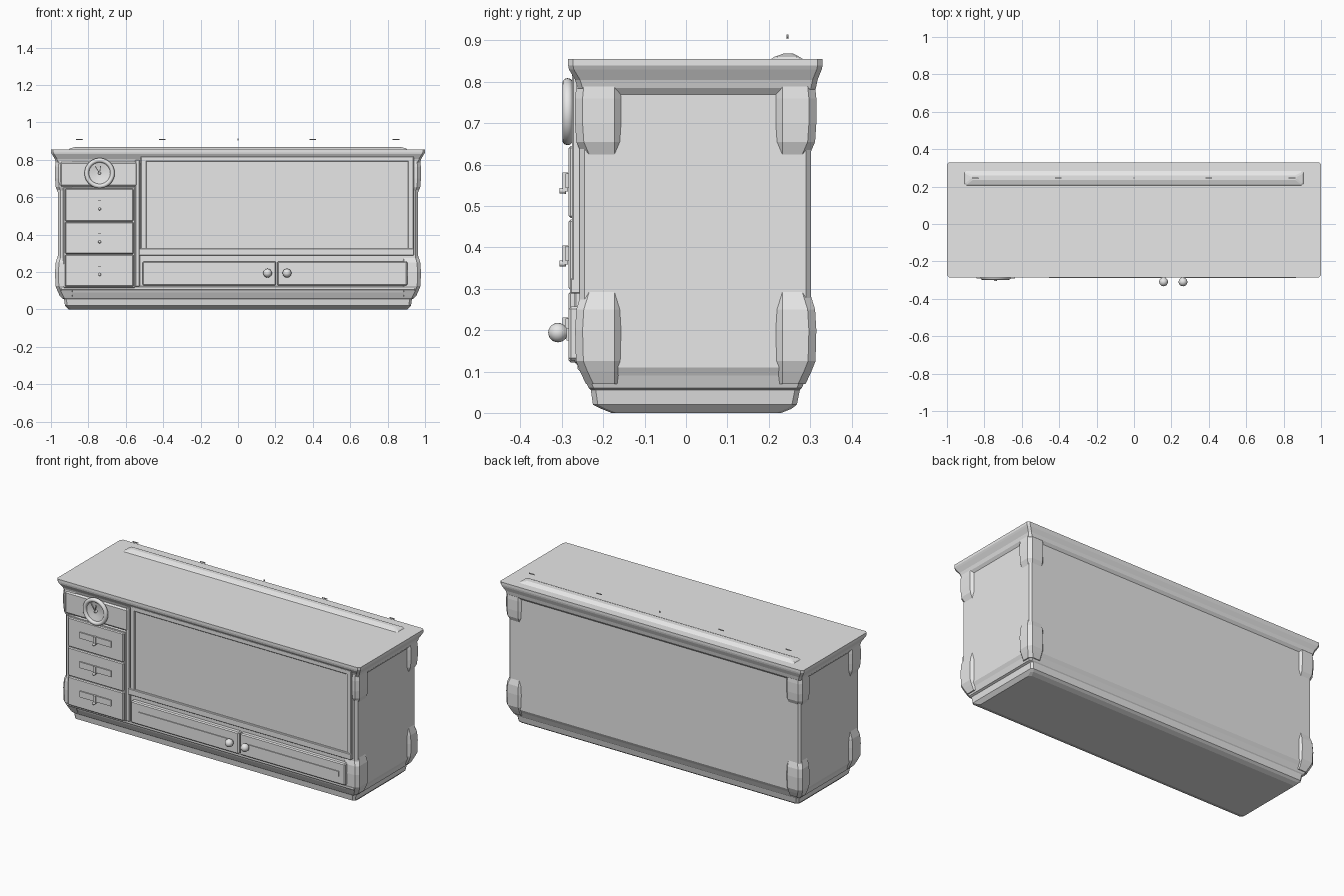
import bpy, bmesh, math
from mathutils import Matrix

if "Cube" in bpy.data.objects:
    bpy.data.objects.remove(bpy.data.objects["Cube"], do_unlink=True)

grey = bpy.data.materials.new("plain_grey")
grey.use_nodes = True
grey.diffuse_color = (0.8, 0.8, 0.8, 1)
grey.node_tree.nodes["Principled BSDF"].inputs["Base Color"].default_value = (0.8, 0.8, 0.8, 1)


def finish(name, bm, smooth=False):
    bmesh.ops.recalc_face_normals(bm, faces=bm.faces)
    mesh = bpy.data.meshes.new(name)
    bm.to_mesh(mesh)
    bm.free()
    mesh.materials.append(grey)
    for p in mesh.polygons:
        p.use_smooth = smooth
    ob = bpy.data.objects.new(name, mesh)
    bpy.context.collection.objects.link(ob)
    return ob


def loft(name, rings, c):
    """Skin stacked chamfered rectangles given as x0, x1, y0, y1, z."""
    bm = bmesh.new()
    loops = []
    for x0, x1, y0, y1, z in rings:
        pts = [(x0 + c, y0), (x1 - c, y0), (x1, y0 + c), (x1, y1 - c),
               (x1 - c, y1), (x0 + c, y1), (x0, y1 - c), (x0, y0 + c)]
        loops.append([bm.verts.new((x, y, z)) for x, y in pts])
    for a, b in zip(loops, loops[1:]):
        for i in range(8):
            j = (i + 1) % 8
            bm.faces.new((a[i], a[j], b[j], b[i]))
    bm.faces.new(loops[0][::-1])
    bm.faces.new(loops[-1])
    return finish(name, bm)


def box(name, x0, x1, y0, y1, z0, z1, bevel=0.0):
    bm = bmesh.new()
    m = Matrix.Translation(((x0 + x1) / 2, (y0 + y1) / 2, (z0 + z1) / 2))
    bmesh.ops.create_cube(bm, size=1, matrix=m @ Matrix.Diagonal((x1 - x0, y1 - y0, z1 - z0, 1)))
    if bevel:
        bmesh.ops.bevel(bm, geom=bm.edges[:], offset=bevel, segments=1, affect='EDGES')
    return finish(name, bm)


def spin(name, profile, x, z, steps=32):
    """Turn a (radius, y) profile around an axis pointing to the front."""
    bm = bmesh.new()
    verts = [bm.verts.new((x + r, y, z)) for r, y in profile]
    edges = [bm.edges.new(e) for e in zip(verts, verts[1:])]
    bmesh.ops.spin(bm, geom=verts + edges, cent=(x, 0, z), axis=(0, 1, 0),
                   angle=math.tau, steps=steps)
    bmesh.ops.remove_doubles(bm, verts=bm.verts, dist=0.0003)
    return finish(name, bm, True)


# Body with stepped plinth and flared top
body = [(0.905, -0.18, 0.23, 0), (0.915, -0.205, 0.255, 0.01), (0.925, -0.225, 0.268, 0.02),
        (0.93, -0.23, 0.275, 0.055), (0.942, -0.235, 0.28, 0.06), (0.952, -0.25, 0.292, 0.09),
        (0.962, -0.257, 0.302, 0.11), (0.962, -0.257, 0.302, 0.77), (0.974, -0.262, 0.314, 0.785),
        (0.98, -0.268, 0.318, 0.805), (0.995, -0.283, 0.328, 0.83), (1, -0.285, 0.33, 0.84),
        (1, -0.285, 0.33, 0.855)]
loft("body", [(-w, w, a, b, z) for w, a, b, z in body], 0.012)

# Raised corner blocks, lower and upper
lower = [(0.026, 0.07), (0.012, 0.1), (0.002, 0.125), (0, 0.2), (0.003, 0.25), (0.02, 0.305)]
upper = [(0.02, 0.615), (0.003, 0.655), (0, 0.7), (0, 0.76), (0.004, 0.8)]
for side in (-1, 1):
    for level, steps in (("lower", lower), ("upper", upper)):
        for end in ("front", "back"):
            rings = []
            for inset, z in steps:
                xs = sorted((side * 0.87, side * (0.978 - inset)))
                ys = (-0.268 + inset, -0.155) if end == "front" else (0.215, 0.315 - inset)
                rings.append((*xs, *ys, z))
            hand = "left" if side > 0 else "right"
            loft(f"{level}_{end}_{hand}_block", rings, 0.018)

# Front framework: clock panel, divider post, bottom skirting
box("clock_panel", -0.955, -0.535, -0.272, -0.24, 0.655, 0.79, 0.01)
box("divider_post", -0.55, -0.525, -0.27, -0.24, 0.12, 0.8, 0.004)
box("front_rail", -0.53, 0.94, -0.28, -0.24, 0.288, 0.325, 0.003)
box("bottom_rail", -0.95, 0.95, -0.262, -0.23, 0.1, 0.125, 0.006)

# Large front panel in a narrow frame
box("main_panel", -0.5, 0.92, -0.269, -0.24, 0.315, 0.8)
box("frame_top", -0.52, 0.94, -0.276, -0.24, 0.79, 0.82, 0.004)
for x in (-0.52, 0.908):
    box("frame_side", x, x + 0.032, -0.276, -0.24, 0.3, 0.815, 0.004)

# Drawer stack with label plates and small pulls
box("drawer_surround", -0.935, -0.548, -0.268, -0.24, 0.115, 0.655, 0.006)
for z0, z1 in ((0.122, 0.293), (0.297, 0.467), (0.471, 0.645)):
    zc = (z0 + z1) / 2 + 0.003
    box("drawer_front", -0.925, -0.558, -0.284, -0.24, z0, z1, 0.005)
    box("label_plate", -0.842, -0.635, -0.291, -0.28, zc - 0.018, zc + 0.018)
    box("drawer_pull_bracket", -0.748, -0.732, -0.298, -0.285, zc - 0.026, zc + 0.02)
    spin("drawer_pull", [(0, -0.306), (0.007, -0.306), (0.008, -0.29), (0, -0.29)],
         -0.74, zc - 0.024, 10)

# Lower doors with slim strips and round knobs
for x0, x1, s0, s1, knob in ((-0.51, 0.203, -0.455, 0.15, 0.158), (0.211, 0.905, 0.265, 0.865, 0.262)):
    box("lower_door", x0, x1, -0.284, -0.24, 0.127, 0.257, 0.006)
    box("door_strip", s0, s1, -0.289, -0.28, 0.175, 0.205)
    ball = [(0.0235 * math.sin(a), -0.3095 - 0.0235 * math.cos(a))
            for a in [math.pi * i / 12 for i in range(11)]]
    spin("door_knob", ball + [(0.0095, -0.28)], knob, 0.194, 20)

# Clock: rounded rim, dished dial and hands
rim = [(0.069 + 0.012 * math.cos(a), -0.286 + 0.013 * math.sin(a))
       for a in [math.tau * i / 12 for i in range(13)]]
spin("clock_rim", rim, -0.74, 0.728, 40)
spin("clock_dial", [(0.066, -0.288), (0.03, -0.28), (0, -0.276)], -0.74, 0.728, 40)
spin("clock_hub", [(0.008, -0.276), (0.008, -0.29), (0, -0.292)], -0.74, 0.728, 12)
for name, length, angle in (("minute_hand", 0.055, -32), ("hour_hand", 0.038, 8)):
    hand = box(name, -0.002, 0.002, -0.002, 0.002, 0, length)
    hand.location = (-0.74, -0.289, 0.728)
    hand.rotation_euler.y = math.radians(angle)

# Long low ridge on the top
loft("top_ridge", [(-0.91, 0.91, 0.2, 0.29, 0.85), (-0.9, 0.9, 0.212, 0.275, 0.86),
                   (-0.87, 0.87, 0.235, 0.26, 0.868)], 0.008)

# Small markers hovering over the ridge
for x in (-0.848, -0.405, 0.4, 0.845):
    box("marker", x - 0.018, x + 0.018, 0.243, 0.248, 0.906, 0.912, 0.001)
box("centre_marker", -0.003, 0.003, 0.243, 0.248, 0.904, 0.914)
